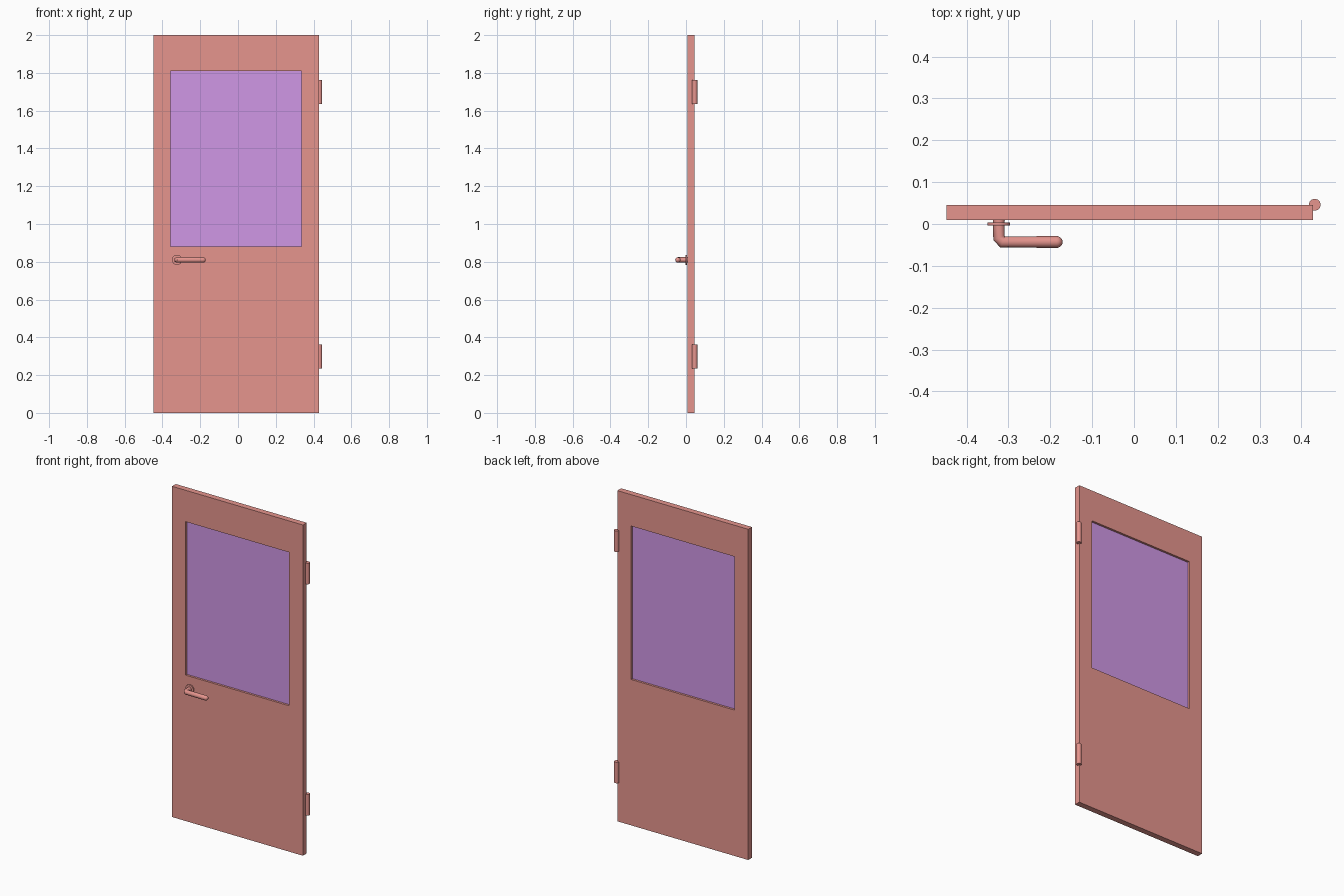
import bpy, bmesh
from math import sin, cos, pi, radians
from mathutils import Vector

if "Cube" in bpy.data.objects:
    bpy.data.objects.remove(bpy.data.objects["Cube"])


def material(name, rgb):
    m = bpy.data.materials.new(name)
    m.diffuse_color = (*rgb, 1)
    m.use_nodes = True
    m.node_tree.nodes["Principled BSDF"].inputs["Base Color"].default_value = m.diffuse_color
    return m


RED = material("red_paint", (0.79, 0.30, 0.27))
PURPLE = material("purple_glass", (0.63, 0.31, 0.79))


def cylinder(name, loc, radius, depth, rot=(0, 0, 0), sides=24):
    bpy.ops.mesh.primitive_cylinder_add(vertices=sides, radius=radius, depth=depth,
                                        location=loc, rotation=rot)
    ob = bpy.context.object
    ob.name = name
    ob.data.materials.append(RED)
    bpy.ops.object.shade_smooth_by_angle(angle=radians(35))
    return ob


def rect(x0, x1, z0, z1, y):
    return [(x0, y, z0), (x1, y, z0), (x1, y, z1), (x0, y, z1)]


def slab(name, outer, depth, mat, inner=None):
    """Extrude a rectangle, or a rectangular frame, towards +y."""
    bm = bmesh.new()
    a = [bm.verts.new(p) for p in outer]
    if inner:
        b = [bm.verts.new(p) for p in inner]
        faces = [bm.faces.new((a[i], a[(i + 1) % 4], b[(i + 1) % 4], b[i])) for i in range(4)]
    else:
        faces = [bm.faces.new(a)]
    # keep the front faces and extrude a copy backwards
    ext = bmesh.ops.extrude_face_region(bm, geom=faces, use_keep_orig=True)
    verts = [g for g in ext["geom"] if isinstance(g, bmesh.types.BMVert)]
    bmesh.ops.translate(bm, vec=(0, depth, 0), verts=verts)
    bmesh.ops.recalc_face_normals(bm, faces=bm.faces)
    me = bpy.data.meshes.new(name)
    bm.to_mesh(me)
    bm.free()
    me.materials.append(mat)
    ob = bpy.data.objects.new(name, me)
    bpy.context.collection.objects.link(ob)
    return ob


# Door leaf with a window opening, and the recessed glass
slab("door_leaf", rect(-0.448, 0.428, 0, 2, 0.009), 0.036, RED,
     rect(-0.357, 0.336, 0.882, 1.81, 0.009))
slab("window_glass", rect(-0.357, 0.336, 0.882, 1.81, 0.022), 0.01, PURPLE)

# Hinge barrels on the back right edge
for name, z in (("lower_hinge", 0.299), ("upper_hinge", 1.698)):
    cylinder(name, (0.432, 0.046, z), 0.014, 0.127)

# Handle rosette
HX, HZ, R = -0.323, 0.81, 0.0142
cylinder("handle_rosette", (HX, 0.0005, HZ), 0.027, 0.007, (pi / 2, 0, 0), 32)

# Lever: neck out of the door, mitred bend, bar with a rounded tip
path = [(HX, 0.012, 1), (HX, -0.033, 1), (-0.314, -0.043, 1)]
path += [(-0.185 + R * sin(t), -0.043, max(cos(t), 0.02))
         for t in (i * pi / 10 for i in range(6))]
cu = bpy.data.curves.new("door_handle", "CURVE")
cu.dimensions = "3D"
cu.bevel_depth = R
cu.bevel_resolution = 4
cu.use_fill_caps = True
sp = cu.splines.new("POLY")
sp.points.add(len(path) - 1)
for p, (x, y, r) in zip(sp.points, path):
    p.co = (x, y, HZ, 1)
    p.radius = r
cu.materials.append(RED)
handle = bpy.data.objects.new("door_handle", cu)
bpy.context.collection.objects.link(handle)
bpy.ops.object.select_all(action="DESELECT")
handle.select_set(True)
bpy.context.view_layer.objects.active = handle
bpy.ops.object.convert(target="MESH")
bpy.ops.object.shade_smooth_by_angle(angle=radians(35))
